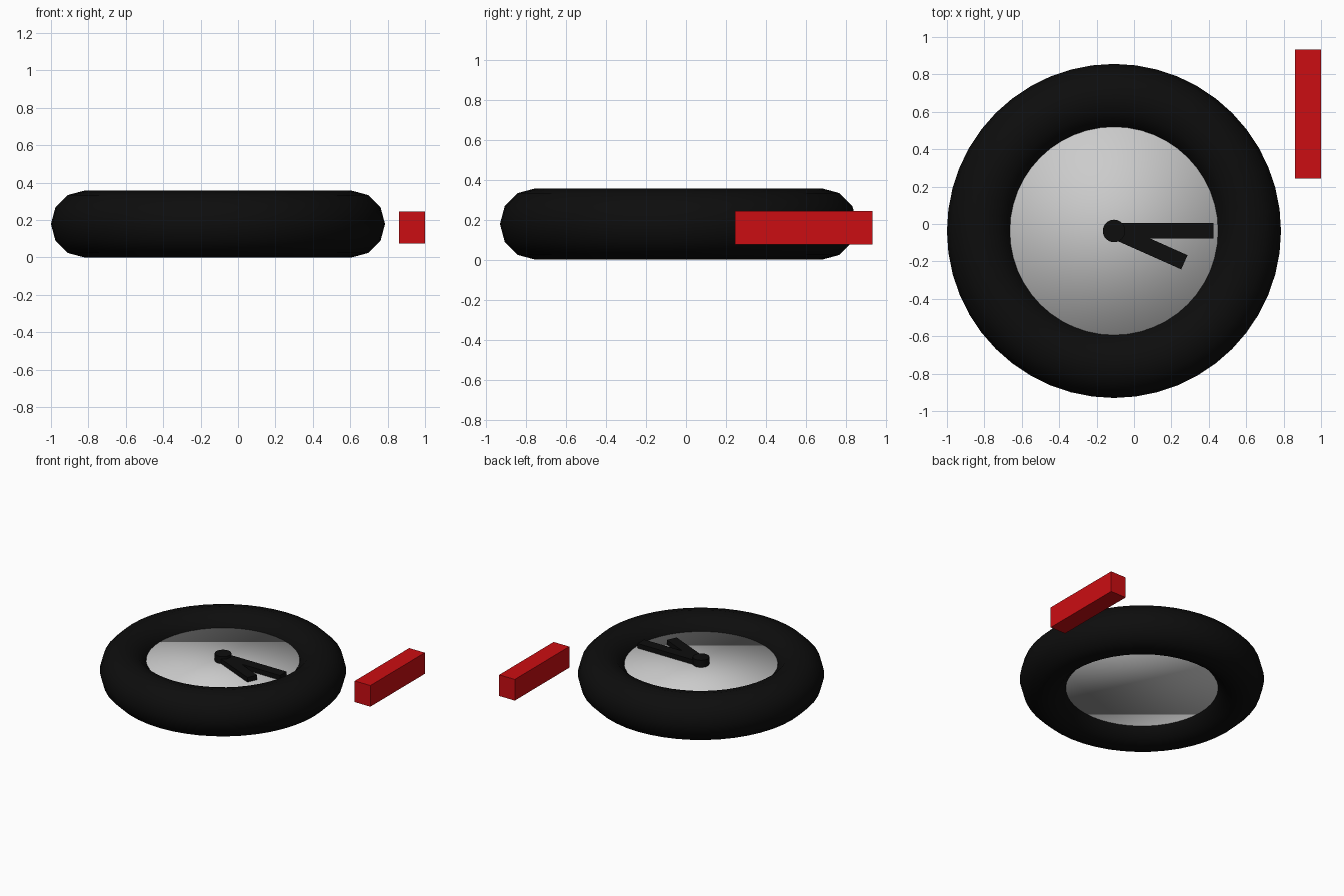
import bpy, math
from mathutils import Vector

if "Cube" in bpy.data.objects:
    bpy.data.objects.remove(bpy.data.objects["Cube"])

CX, CY, MID = -0.107, -0.037, 0.179   # clock centre and half height
FACE_HALF = 0.079                     # half thickness of the dial


def material(name, color):
    m = bpy.data.materials.new(name)
    m.diffuse_color = color
    m.use_nodes = True
    m.node_tree.nodes["Principled BSDF"].inputs["Base Color"].default_value = m.diffuse_color
    return m


black = material("black", (0.004, 0.004, 0.004, 1))
red = material("red", (0.6, 0.004, 0.006, 1))


def finish(name, mat=None):
    ob = bpy.context.object
    ob.name = name
    if mat:
        ob.data.materials.append(mat)
    return ob


def box(name, center, size, mat, angle=0.0):
    bpy.ops.mesh.primitive_cube_add(size=1, location=center, rotation=(0, 0, angle))
    ob = finish(name, mat)
    ob.scale = size
    return ob


def hand(name, length, degrees):
    # bar running from the pivot outwards, resting on the dial
    a = math.radians(degrees)
    center = Vector((CX, CY, 0.274)) + Vector((math.cos(a), math.sin(a), 0)) * length / 2
    return box(name, center, (length, 0.083, 0.042), black, a)


# round rim
bpy.ops.mesh.primitive_torus_add(major_segments=48, minor_segments=12,
                                 major_radius=0.7144, minor_radius=0.1786,
                                 location=(CX, CY, MID))
finish("rim", black)
bpy.ops.object.shade_smooth()

# dial, its edge buried in the rim
bpy.ops.mesh.primitive_cylinder_add(vertices=32, radius=0.714, depth=2 * FACE_HALF,
                                    location=(CX, CY, MID))
finish("dial")
bpy.ops.object.shade_smooth()

# hands and pivot
hand("minute_hand", 0.533, 0)
hand("hour_hand", 0.412, -24)
bpy.ops.mesh.primitive_cylinder_add(vertices=32, radius=0.06, depth=0.065,
                                    location=(CX, CY, 0.2825))
finish("pivot", black)
bpy.ops.object.shade_smooth_by_angle()

# loose block beside the clock
box("block", (0.931, 0.588, 0.1605), (0.138, 0.688, 0.169), red)
